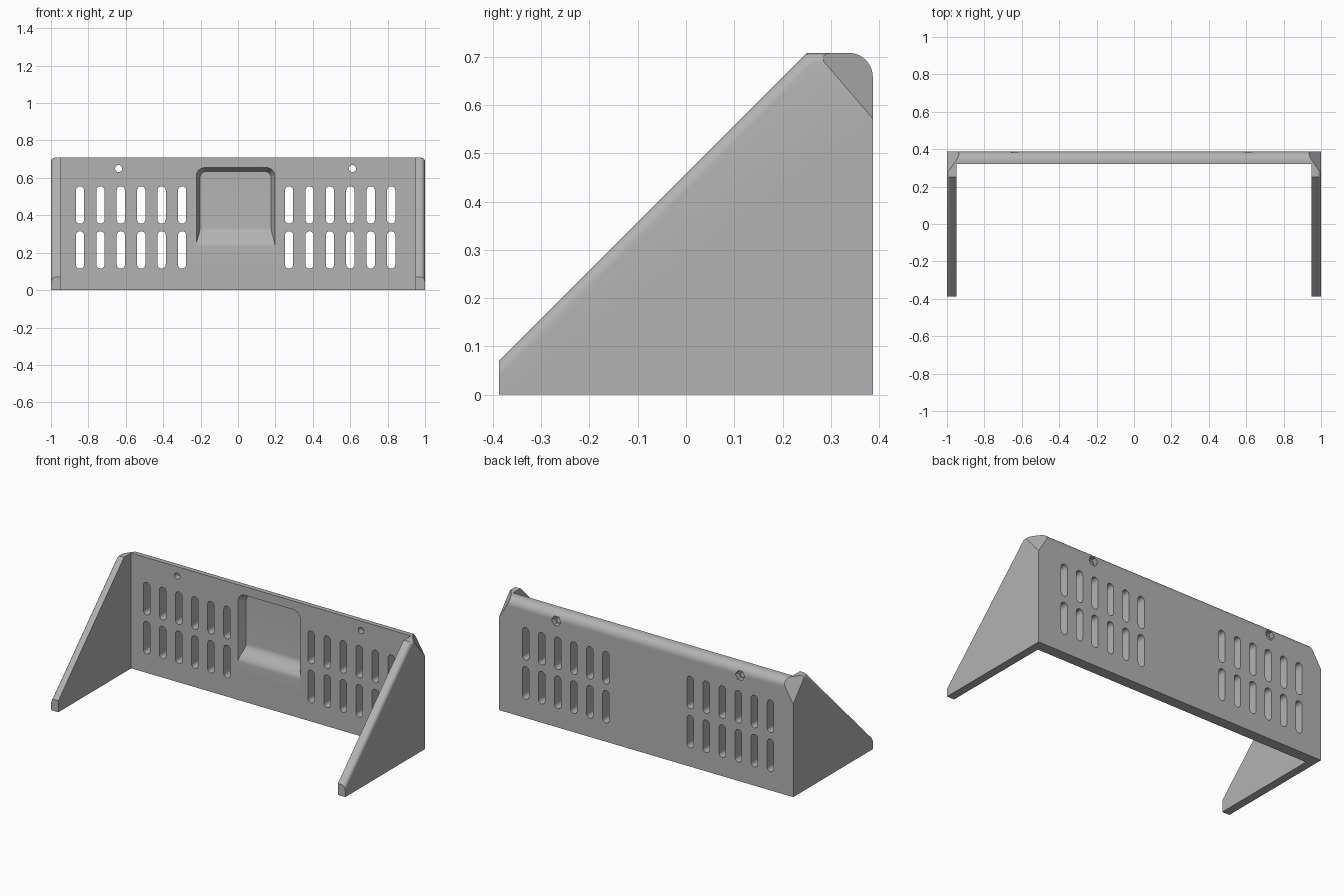
import bpy, bmesh
from math import sin, cos, pi
from mathutils import Vector, Matrix

DEPTH, HEIGHT, WALL_FRONT = 0.387, 0.708, 0.32
SHIFT = -0.013          # cut-outs sit slightly off centre

if "Cube" in bpy.data.objects:
    bpy.data.objects.remove(bpy.data.objects["Cube"], do_unlink=True)

grey = bpy.data.materials.new("mid_grey")
grey.use_nodes = True
grey.diffuse_color = (0.45, 0.45, 0.45, 1)
grey.node_tree.nodes["Principled BSDF"].inputs["Base Color"].default_value = grey.diffuse_color


def finish(bm, name):
    bmesh.ops.recalc_face_normals(bm, faces=bm.faces)
    mesh = bpy.data.meshes.new(name)
    bm.to_mesh(mesh)
    bm.free()
    mesh.materials.append(grey)
    obj = bpy.data.objects.new(name, mesh)
    bpy.context.collection.objects.link(obj)
    return obj


def loft(bm, rings):
    """Skin a stack of equal rings and cap both ends."""
    rings = [[bm.verts.new(p) for p in ring] for ring in rings]
    for a, b in zip(rings, rings[1:]):
        for i in range(len(a)):
            j = (i + 1) % len(a)
            bm.faces.new((a[i], a[j], b[j], b[i]))
    bm.faces.new(rings[0])
    bm.faces.new(rings[-1])


def arc(cx, cz, r, start, end, n=10):
    return [(cx + r * cos(start + (end - start) * i / n),
             cz + r * sin(start + (end - start) * i / n)) for i in range(n + 1)]


def combine(body, tool, operation):
    mod = body.modifiers.new(operation.lower(), "BOOLEAN")
    mod.operation, mod.object, mod.solver = operation, tool, "EXACT"
    bpy.context.view_layer.objects.active = body
    bpy.ops.object.modifier_apply(modifier=mod.name)
    bpy.data.objects.remove(tool, do_unlink=True)


# Profiles in the y-z plane share the rounded top rear edge
R = 0.05
crown = arc(DEPTH - R, HEIGHT - R, R, 0, pi / 2)
wall_profile = [(WALL_FRONT, 0), (DEPTH, 0)] + crown + [(WALL_FRONT, HEIGHT)]
side_profile = [(-DEPTH, 0), (DEPTH, 0)] + crown + [(0.25, HEIGHT), (-DEPTH, 0.071)]

# Back wall
bm = bmesh.new()
loft(bm, [[(x, y, z) for y, z in wall_profile] for x in (-0.97, 0.97)])
body = finish(bm, "wall_bracket")

# Side gussets with a softened outer edge along the slope and top
for side in (-1, 1):
    bm = bmesh.new()
    loft(bm, [[(side * x, y, z) for y, z in side_profile] for x in (0.95, 1)])
    edges = [e for e in bm.edges
             if all(abs(v.co.x) > 0.99 and v.co.z > 0.07 and v.co.y < DEPTH - R + 0.001
                    for v in e.verts)]
    bmesh.ops.bevel(bm, geom=edges, offset=0.024, offset_type="OFFSET",
                    segments=6, profile=0.5, affect="EDGES")
    combine(body, finish(bm, "gusset"), "UNION")

# Slanted cuts across the upper rear corners
for side in (-1, 1):
    p1 = Vector((side, 0.27, HEIGHT))
    p2 = Vector((side, DEPTH, 0.572))
    p3 = Vector((side * 0.94, 0.37, 0.69))
    normal = (p2 - p1).cross(p3 - p1).normalized()
    if normal.x * side < 0:
        normal.negate()
    bm = bmesh.new()
    bmesh.ops.create_cube(bm, size=0.5)
    turn = normal.to_track_quat("Z", "Y").to_matrix().to_4x4()
    bm.transform(Matrix.Translation((p1 + p2 + p3) / 3 + normal * 0.25) @ turn)
    combine(body, finish(bm, "corner_cutter"), "DIFFERENCE")

# Ventilation slots, screw holes and hexagonal nut seats
bm = bmesh.new()


def bore(outline, y0, y1):
    loft(bm, [[(x, y, z) for x, z in outline] for y in (y0, y1)])


for side in (-1, 1):
    for i in range(6):
        x = SHIFT + side * (0.286 + 0.1092 * i)
        for low in (0.115, 0.355):
            r = 0.022
            bore(arc(x, low + r, r, pi, 2 * pi) + arc(x, low + 0.2 - r, r, 0, pi), 0.2, 0.5)
combine(body, finish(bm, "slot_cutter"), "DIFFERENCE")

bm = bmesh.new()
for side in (-1, 1):
    bore(arc(SHIFT + side * 0.625, 0.65, 0.019, 0, 2 * pi, 24)[:-1], 0.2, 0.5)
combine(body, finish(bm, "screw_cutter"), "DIFFERENCE")

bm = bmesh.new()
for side in (-1, 1):
    bore(arc(SHIFT + side * 0.625, 0.65, 0.031, 0, 2 * pi, 6)[:-1], 0.357, 0.5)
combine(body, finish(bm, "nut_cutter"), "DIFFERENCE")

# Front recess: drafted sides, rounded top corners and a swept lower ramp
STEPS, DEEP = 12, 0.05


def recess_ring(y, inset, bottom):
    w, top, r = 0.21 - inset, 0.655 - inset, 0.045 - inset / 2
    outline = ([(-w, bottom), (w, bottom)]
               + arc(w - r, top - r, r, 0, pi / 2, 8)
               + arc(r - w, top - r, r, pi / 2, pi, 8))
    return [(SHIFT + x, y, z) for x, z in outline]


bm = bmesh.new()
rings = [recess_ring(0.25, 0, 0.235)]
for k in range(STEPS + 1):
    u = k / STEPS
    t = (1 - cos(pi * u)) / 2
    rings.append(recess_ring(WALL_FRONT + DEEP * t, 0.02 * t, 0.235 + 0.1 * u))
loft(bm, rings)
combine(body, finish(bm, "recess_cutter"), "DIFFERENCE")

# Smooth the curves, keep the creases
bpy.ops.object.select_all(action="DESELECT")
body.select_set(True)
bpy.context.view_layer.objects.active = body
bpy.ops.object.shade_smooth_by_angle(angle=0.5)
